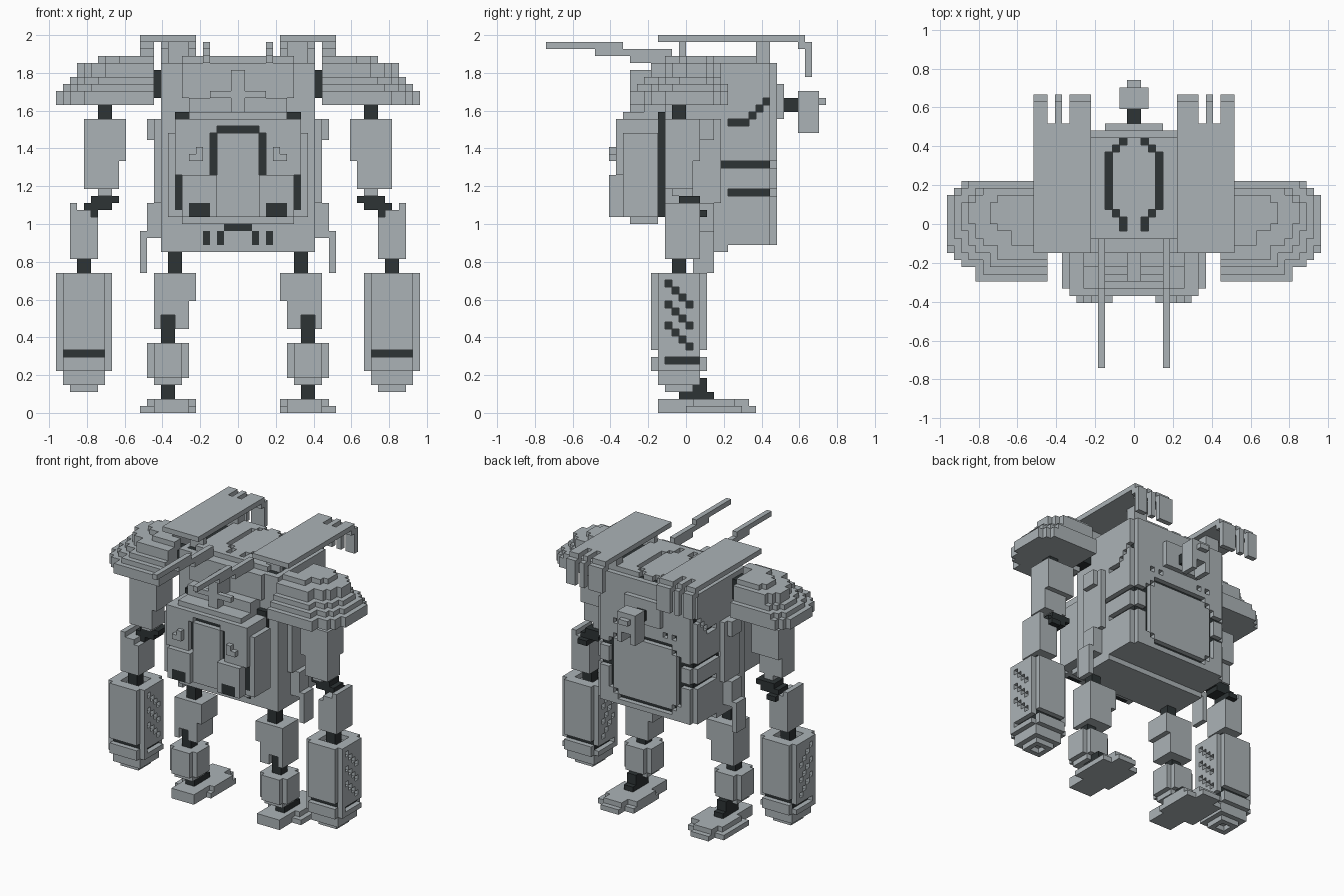
import bpy, bmesh

cube = bpy.data.objects.get("Cube")
if cube:
    bpy.data.objects.remove(cube, do_unlink=True)

UNIT = 2 / 54  # edge of one block


def material(name, rgb):
    mat = bpy.data.materials.new(name)
    mat.use_nodes = True
    colour = (*rgb, 1)
    mat.diffuse_color = colour
    mat.node_tree.nodes["Principled BSDF"].inputs["Base Color"].default_value = colour
    return mat


MATERIALS = [material("armour grey", (0.41, 0.45, 0.47)),
             material("joint dark", (0.026, 0.033, 0.035))]


class Blocks:
    """A part made of unit blocks, filled and cut by boxes."""

    def __init__(self):
        self.cells = {}

    def fill(self, x, y, z, value):
        for i in range(*x):
            for j in range(*y):
                for k in range(*z):
                    if value is None:
                        self.cells.pop((i, j, k), None)
                    else:
                        self.cells[i, j, k] = value

    def grey(self, x, y, z):
        self.fill(x, y, z, 0)

    def dark(self, x, y, z):
        self.fill(x, y, z, 1)

    def cut(self, x, y, z):
        self.fill(x, y, z, None)

    def skin(self, name, cells):
        # outer faces only, sharing corners
        bm = bmesh.new()
        corners = {}

        def corner(p):
            if p not in corners:
                corners[p] = bm.verts.new([c * UNIT for c in p])
            return corners[p]

        for cell, value in cells.items():
            for axis in range(3):
                u, v = (axis + 1) % 3, (axis + 2) % 3
                for side in (0, 1):
                    near = list(cell)
                    near[axis] += 2 * side - 1
                    if tuple(near) in cells:
                        continue
                    loop = []
                    for du, dv in ((0, 0), (1, 0), (1, 1), (0, 1)):
                        p = list(cell)
                        p[axis] += side
                        p[u] += du
                        p[v] += dv
                        loop.append(corner(tuple(p)))
                    face = bm.faces.new(loop if side else loop[::-1])
                    face.material_index = value
        mesh = bpy.data.meshes.new(name)
        bm.to_mesh(mesh)
        bm.free()
        for mat in MATERIALS:
            mesh.materials.append(mat)
        bpy.context.collection.objects.link(bpy.data.objects.new(name, mesh))

    def mirrored(self):
        return {(-1 - i, j, k): value for (i, j, k), value in self.cells.items()}

    def pair(self, name):
        self.skin("left_" + name, self.cells)
        self.skin("right_" + name, self.mirrored())

    def centred(self, name):
        self.skin(name, {**self.cells, **self.mirrored()})


# Feet with ankles
foot = Blocks()
foot.grey(x=(7, 12), y=(-4, 2), z=(0, 2))
foot.grey(x=(6, 14), y=(0, 8), z=(0, 1))
foot.grey(x=(6, 13), y=(1, 7), z=(1, 2))
foot.grey(x=(8, 12), y=(8, 10), z=(0, 1))
foot.grey(x=(8, 12), y=(7, 9), z=(1, 2))
foot.dark(x=(9, 11), y=(-1, 4), z=(2, 3))
foot.dark(x=(9, 11), y=(-1, 1), z=(3, 4))
foot.dark(x=(9, 11), y=(1, 3), z=(3, 5))
foot.pair("foot")

# Legs: shin, knee, thigh, hip
leg = Blocks()
leg.grey(x=(8, 12), y=(-3, 1), z=(4, 5))
leg.grey(x=(7, 13), y=(-3, 1), z=(5, 10))
leg.grey(x=(8, 12), y=(-4, 2), z=(5, 10))
leg.grey(x=(6, 12), y=(-3, 2), z=(16, 20))
leg.grey(x=(7, 12), y=(-3, 2), z=(12, 16))
leg.cut(x=(9, 11), y=(-3, -2), z=(12, 14))
leg.dark(x=(9, 11), y=(-2, 0), z=(9, 15))
leg.dark(x=(8, 10), y=(-2, 0), z=(19, 24))
leg.pair("leg")

# Forearm drums: dark core under a grey shell with slots
drum = Blocks()
drum.grey(x=(18, 26), y=(-4, 2), z=(6, 20))
drum.grey(x=(19, 25), y=(-5, 3), z=(6, 20))
drum.grey(x=(19, 25), y=(-4, 2), z=(4, 6))
drum.grey(x=(20, 24), y=(-3, 1), z=(3, 4))
drum.cut(x=(21, 23), y=(-2, 0), z=(3, 4))
drum.dark(x=(19, 25), y=(-4, 2), z=(6, 19))
drum.cut(x=(20, 24), y=(-3, 1), z=(19, 20))
drum.grey(x=(20, 24), y=(-3, 1), z=(18, 19))
for face in ((18, 19), (25, 26)):
    drum.cut(x=face, y=(-3, 2), z=(7, 8))
    for row in range(3):
        for step in range(4):
            top = 19 - 3 * row - step
            drum.cut(x=face, y=(step - 3, step - 2), z=(top - 1, top))
for face in ((-5, -4), (2, 3)):
    drum.cut(x=(19, 25), y=face, z=(8, 9))
drum.dark(x=(21, 23), y=(-2, 0), z=(19, 22))
drum.pair("forearm_drum")

# Arms: lower arm, elbow, upper arm, shoulder pin
arm = Blocks()
arm.grey(x=(20, 24), y=(-3, 2), z=(22, 28))
arm.grey(x=(21, 24), y=(-3, 2), z=(28, 29))
arm.grey(x=(23, 24), y=(-3, 2), z=(29, 30))
arm.dark(x=(20, 22), y=(-1, 3), z=(28, 29))
arm.dark(x=(18, 22), y=(-1, 2), z=(29, 30))
arm.dark(x=(17, 21), y=(-1, 2), z=(30, 31))
arm.grey(x=(18, 20), y=(-2, 1), z=(31, 32))
arm.grey(x=(17, 22), y=(-3, 1), z=(32, 36))
arm.grey(x=(16, 22), y=(-3, 2), z=(36, 42))
arm.dark(x=(18, 20), y=(-2, 0), z=(42, 44))
arm.pair("arm")

# Shoulder pads in shrinking tiers with stepped corners
pad = Blocks()
for inset, tier in ((0, (44, 46)), (1, (46, 47)), (2, (47, 48)),
                    (3, (48, 50)), (5, (50, 51))):
    for trim, front, back in ((0, -3, 4), (1, -5, 5), (2, -6, 6), (4, -8, 6)):
        pad.grey(x=(12, 26 - trim - inset), y=(front + inset, back - inset // 2), z=tier)
pad.cut(x=(12, 14), y=(-1, 6), z=(44, 51))
pad.dark(x=(10, 14), y=(-2, 1), z=(45, 49))
pad.pair("shoulder_pad")

# Torso: dark core under a grey shell
torso = Blocks()
torso.grey(x=(0, 11), y=(-3, 12), z=(24, 50))
torso.grey(x=(0, 10), y=(12, 13), z=(24, 50))
torso.grey(x=(0, 11), y=(-3, 6), z=(23, 24))
torso.grey(x=(0, 8), y=(-2, 12), z=(50, 51))
torso.dark(x=(0, 10), y=(-2, 12), z=(25, 50))
# side grooves
flank = (10, 11)
torso.cut(x=flank, y=(6, 12), z=(31, 32))
torso.cut(x=flank, y=(5, 12), z=(35, 36))
torso.cut(x=flank, y=(4, 5), z=(31, 36))
torso.cut(x=flank, y=(6, 9), z=(41, 42))
for step in range(3):
    torso.cut(x=flank, y=(9 + step, 10 + step), z=(42 + step, 43 + step))
# back panel grooves
rear = (12, 13)
torso.cut(x=(7, 8), y=rear, z=(27, 37))
for low in (26, 37):
    torso.cut(x=(6, 7), y=rear, z=(low, low + 1))
for low in (25, 38):
    torso.cut(x=(0, 6), y=rear, z=(low, low + 1))
for low in (31, 35):
    torso.cut(x=(8, 10), y=rear, z=(low, low + 1))
for hole in (4, 6):
    torso.cut(x=(hole, hole + 1), y=rear, z=(40, 41))
# roof hatch groove
roof = (50, 51)
torso.cut(x=(3, 4), y=(2, 10), z=roof)
for edge, front in ((2, 1), (2, 10), (1, 11), (1, -1), (1, 0)):
    torso.cut(x=(edge, edge + 1), y=(front, front + 1), z=roof)
# belly slots
torso.dark(x=(0, 2), y=(-3, -2), z=(26, 27))
for slot in (2, 4):
    torso.dark(x=(slot, slot + 1), y=(-3, -2), z=(24, 26))
# flank plates and hip guards
torso.grey(x=(11, 12), y=(0, 5), z=(30, 42))
torso.grey(x=(12, 13), y=(1, 4), z=(39, 42))
torso.grey(x=(11, 13), y=(1, 4), z=(25, 30))
torso.grey(x=(13, 14), y=(1, 4), z=(20, 26))
torso.centred("torso")

# Cockpit pod at the front
pod = Blocks()
pod.grey(x=(0, 10), y=(-9, -4), z=(28, 40))
pod.grey(x=(0, 9), y=(-10, -4), z=(28, 42))
pod.grey(x=(0, 7), y=(-9, -4), z=(42, 43))
pod.grey(x=(0, 8), y=(-8, -4), z=(27, 28))
pod.dark(x=(0, 9), y=(-9, -4), z=(29, 40))
pod.dark(x=(0, 7), y=(-9, -5), z=(40, 41))
pod.dark(x=(0, 9), y=(-4, -3), z=(28, 43))
nose = (-10, -9)
pod.cut(x=(3, 4), y=nose, z=(34, 40))
pod.cut(x=(0, 3), y=nose, z=(40, 41))
pod.cut(x=(8, 9), y=nose, z=(28, 34))
pod.grey(x=(3, 8), y=(-11, -10), z=(28, 34))
pod.dark(x=(4, 7), y=(-11, -10), z=(28, 30))
pod.grey(x=(5, 7), y=(-11, -10), z=(36, 37))
pod.grey(x=(5, 6), y=(-11, -10), z=(37, 38))
pod.centred("cockpit")

# Collar and mast over the cockpit
collar = Blocks()
collar.grey(x=(0, 7), y=(-6, -3), z=(43, 45))
collar.grey(x=(0, 8), y=(-4, -3), z=(45, 50))
collar.grey(x=(0, 1), y=(-8, -3), z=(43, 49))
collar.grey(x=(0, 4), y=(-8, -7), z=(45, 46))
collar.centred("collar")

# Forward rods
rod = Blocks()
rod.grey(x=(4, 5), y=(-8, -2), z=(50, 52))
rod.grey(x=(4, 5), y=(-13, -6), z=(51, 52))
rod.grey(x=(4, 5), y=(-20, -9), z=(52, 53))
rod.pair("rod")

# Roof wings with slotted rear flaps
wing = Blocks()
wing.grey(x=(6, 14), y=(-4, 16), z=(53, 54))
wing.grey(x=(6, 14), y=(16, 17), z=(52, 54))
wing.grey(x=(6, 14), y=(17, 18), z=(48, 53))
for slot in (9, 11):
    wing.cut(x=(slot, slot + 1), y=(14, 18), z=(48, 54))
for post in ((-1, 0), (10, 12)):
    wing.grey(x=(7, 10), y=post, z=(50, 53))
wing.pair("roof_wing")

# Rear sensor on a dark neck
sensor = Blocks()
sensor.grey(x=(0, 4), y=(13, 14), z=(42, 47))
sensor.dark(x=(0, 1), y=(14, 16), z=(43, 45))
sensor.grey(x=(0, 2), y=(16, 19), z=(40, 46))
sensor.cut(x=(0, 1), y=(16, 19), z=(40, 42))
sensor.grey(x=(0, 1), y=(19, 20), z=(44, 45))
sensor.centred("rear_sensor")
